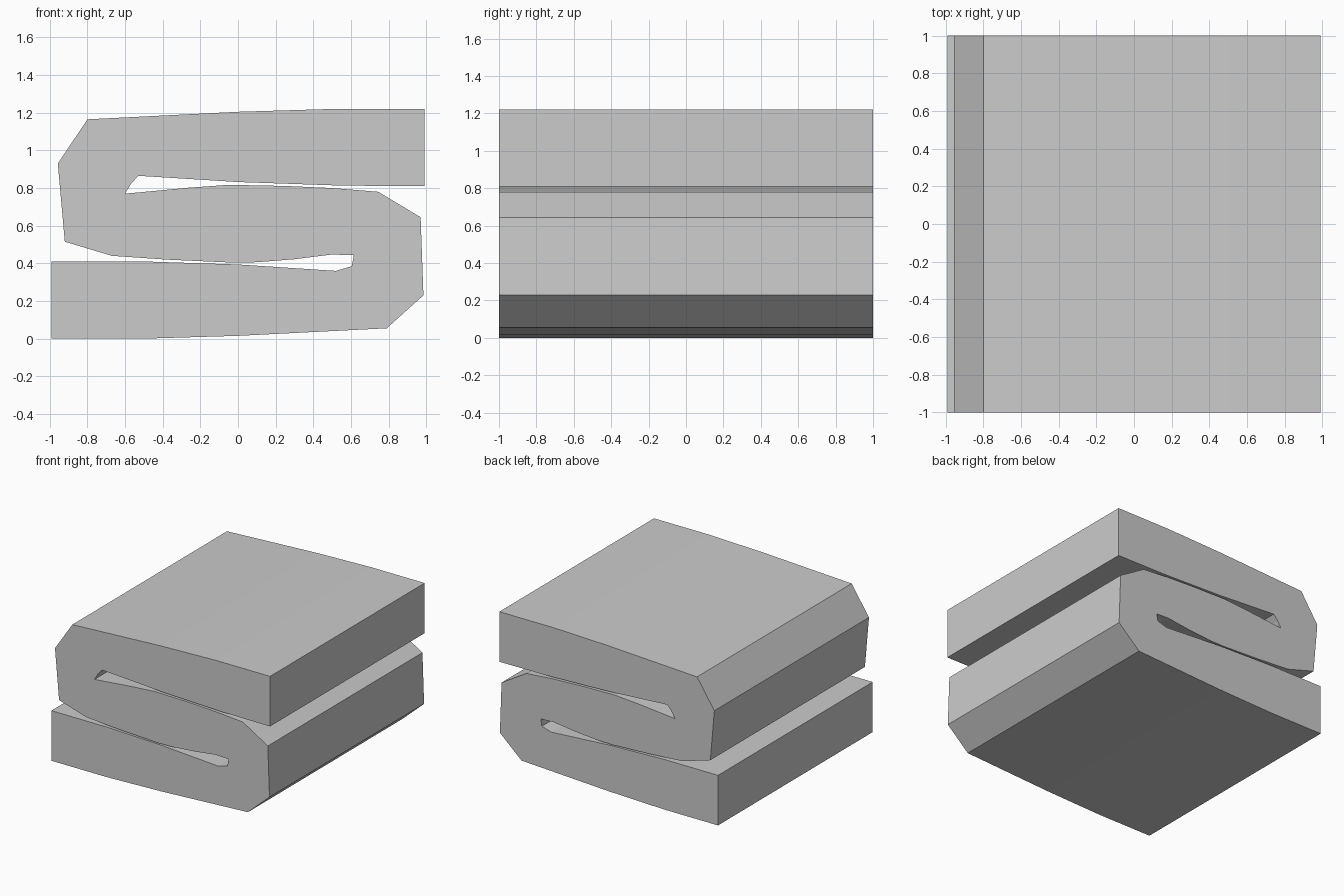
import bpy, bmesh

if "Cube" in bpy.data.objects:
    bpy.data.objects.remove(bpy.data.objects["Cube"])

# Side outline (x, z) of the folded slab, anticlockwise from the bottom left
outline = [
    # underside of the bottom layer and right-hand fold
    (-0.99, 0), (-0.5, 0), (0, 0.015), (0.79, 0.055), (0.985, 0.23),
    (0.97, 0.645), (0.745, 0.78),
    # top of the middle layer, into the upper slot
    (0.5, 0.8), (0.25, 0.811), (-0.05, 0.817), (-0.26, 0.802), (-0.6, 0.77),
    (-0.57, 0.82), (-0.53, 0.865),
    # underside of the top layer, free end, top, and left-hand fold
    (0, 0.832), (0.55, 0.813), (0.99, 0.81), (0.99, 1.22), (0.5, 1.22),
    (0, 1.205), (-0.8, 1.165), (-0.957, 0.93), (-0.92, 0.515), (-0.67, 0.44),
    # underside of the middle layer, into the lower slot
    (-0.38, 0.42), (-0.03, 0.404), (0.1, 0.406), (0.3, 0.422), (0.5, 0.447),
    (0.615, 0.443), (0.605, 0.385), (0.52, 0.36),
    # top of the bottom layer
    (0, 0.394), (-0.5, 0.41), (-0.99, 0.41),
]


def extrude_profile(name, points, y0, y1):
    bm = bmesh.new()
    face = bm.faces.new([bm.verts.new((x, y0, z)) for x, z in points])
    result = bmesh.ops.extrude_face_region(bm, geom=[face], use_keep_orig=True)
    moved = [v for v in result["geom"] if isinstance(v, bmesh.types.BMVert)]
    bmesh.ops.translate(bm, verts=moved, vec=(0, y1 - y0, 0))
    bmesh.ops.recalc_face_normals(bm, faces=bm.faces)
    mesh = bpy.data.meshes.new(name)
    bm.to_mesh(mesh)
    bm.free()
    obj = bpy.data.objects.new(name, mesh)
    bpy.context.collection.objects.link(obj)
    return obj


# Folded slab
extrude_profile("folded_slab", outline, -1, 1)
